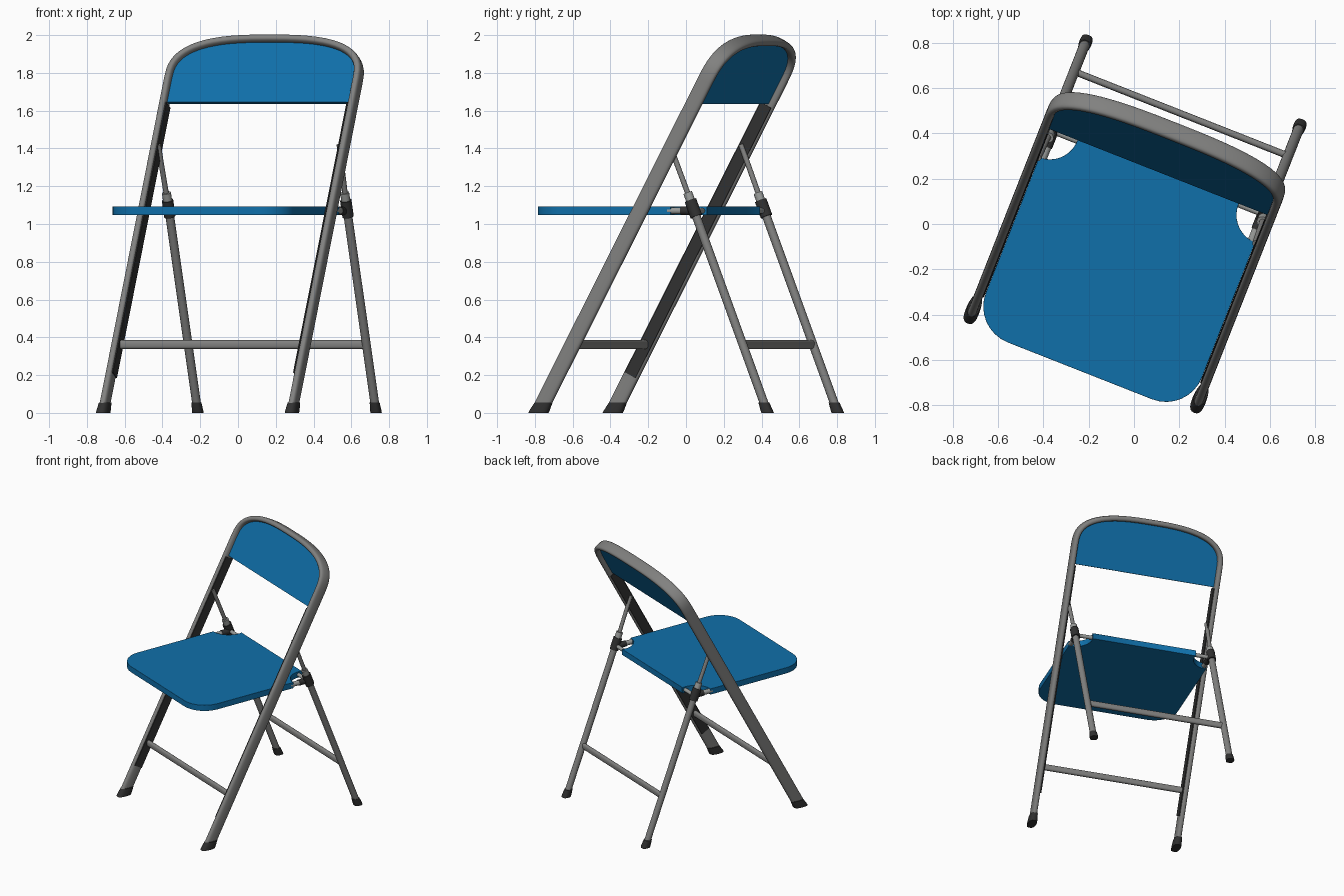
import bpy, bmesh
from math import sin, cos, pi, radians, atan
from mathutils import Matrix, Vector

cube = bpy.data.objects.get("Cube")
if cube:
    bpy.data.objects.remove(cube, do_unlink=True)

# The chair is built square to the axes, then turned on the floor
PLACE = Matrix.Rotation(radians(-21.5), 4, 'Z') @ Matrix.Translation((0.015, 0, 0))
SLOPE = 0.54                      # backward lean of the main frame
TILT = atan(SLOPE)
FOOT_Y = -0.6225
HALF = 0.537                      # half width between frame tubes
X, Y, Z = Vector((1, 0, 0)), Vector((0, 1, 0)), Vector((0, 0, 1))
NORMAL = Vector((0, cos(TILT), -sin(TILT)))


def material(name, color):
    m = bpy.data.materials.new(name)
    m.use_nodes = True
    m.diffuse_color = (*color, 1)
    m.node_tree.nodes["Principled BSDF"].inputs["Base Color"].default_value = (*color, 1)
    return m


blue = material("blue", (0.005, 0.16, 0.40))
grey = material("tube grey", (0.22, 0.22, 0.215))
black = material("black plastic", (0.03, 0.03, 0.03))
pale = material("pale metal", (0.32, 0.33, 0.32))


def finish(name, bm, mat, bevel=0):
    bmesh.ops.recalc_face_normals(bm, faces=bm.faces)
    bm.transform(PLACE)
    mesh = bpy.data.meshes.new(name)
    bm.to_mesh(mesh)
    bm.free()
    mesh.materials.append(mat)
    ob = bpy.data.objects.new(name, mesh)
    bpy.context.collection.objects.link(ob)
    bpy.ops.object.select_all(action='DESELECT')
    bpy.context.view_layer.objects.active = ob
    ob.select_set(True)
    bpy.ops.object.shade_smooth_by_angle(angle=radians(40))
    if bevel:
        mod = ob.modifiers.new("rounded edge", 'BEVEL')
        mod.width, mod.segments = bevel, 3
        mod.limit_method, mod.angle_limit = 'ANGLE', radians(50)
    return ob


def spow(v, p):
    return abs(v) ** p * (1 if v >= 0 else -1)


def loft(name, rings, mat):
    """Skin a list of point rings and cap both ends."""
    bm = bmesh.new()
    rows = [[bm.verts.new(p) for p in ring] for ring in rings]
    n = len(rows[0])
    for r, s in zip(rows, rows[1:]):
        for i in range(n):
            bm.faces.new((r[i], r[(i + 1) % n], s[(i + 1) % n], s[i]))
    bm.faces.new(rows[0])
    bm.faces.new(rows[-1])
    return finish(name, bm, mat)


def ring(center, u, v, a, b, power=2, n=20):
    e = 2 / power
    angles = [2 * pi * i / n for i in range(n)]
    return [center + u * a * spow(cos(t), e) + v * b * spow(sin(t), e) for t in angles]


def sweep(name, pts, side, a, b, mat, power=2):
    """Tube along pts: half size b along side, a across it."""
    rings = []
    for i, p in enumerate(pts):
        tangent = pts[min(i + 1, len(pts) - 1)] - pts[max(i - 1, 0)]
        across = tangent.cross(side).normalized()
        rings.append(ring(p, across, across.cross(tangent).normalized(), a, b, power))
    return loft(name, rings, mat)


def prism(name, points, offset, mat, bevel=0):
    """Extrude a flat outline by an offset vector."""
    bm = bmesh.new()
    face = bm.faces.new([bm.verts.new(p) for p in points])
    new = bmesh.ops.extrude_face_region(bm, geom=[face])["geom"]
    bmesh.ops.translate(bm, vec=offset, verts=[g for g in new if isinstance(g, bmesh.types.BMVert)])
    return finish(name, bm, mat, bevel)


def on_frame(x, z):
    return Vector((x, FOOT_Y + SLOPE * z, z))


def on_rear(x, z):
    return Vector((x, 0.67 - 0.39 * z, z))


def arch(half, base, rise, steps=32):
    out = []
    for i in range(steps + 1):
        t = pi * i / steps
        out.append(on_frame(half * spow(cos(t), 0.72), base + rise * sin(t) ** 0.72))
    return out


# Main frame: one bent flattened tube forming front legs and top rail
path = [on_frame(HALF, 0.03)] + arch(HALF, 1.76, 0.213) + [on_frame(-HALF, 0.03)]
sweep("main_frame", path, NORMAL, 0.02, 0.043, grey, 3)

# Backrest panel set inside the arch
panel = [on_frame(HALF - 0.01, 1.64)] + arch(HALF - 0.01, 1.76, 0.203) + [on_frame(0.01 - HALF, 1.64)]
prism("backrest_panel", [p - NORMAL * 0.012 for p in panel], NORMAL * 0.022, blue)

# Seat: rounded front corners, round notches at the rear corners
W, FRONT, REAR, R, NOTCH = 0.512, -0.69, 0.275, 0.17, 0.13
half_outline = []
for i in range(9):
    t = pi / 2 * i / 8
    half_outline.append((W - R + R * sin(t), FRONT + R - R * cos(t)))
for i in range(11):
    t = pi * 1.5 - radians(102) * i / 10
    half_outline.append((W + NOTCH * cos(t), 0.25 + NOTCH * sin(t)))
half_outline.append((W - NOTCH, REAR))
outline = half_outline + [(-x, y) for x, y in reversed(half_outline)]
prism("seat", [Vector((x, y, 1.048)) for x, y in outline], Z * 0.045, blue, 0.016)

# Cross bars
for name, point, half in (("front_cross_bar", on_frame(0, 0.362), HALF),
                          ("rear_cross_bar", on_rear(0, 0.362), 0.507)):
    sweep(name, [point - X * half, point + X * half], Z, 0.015, 0.023, grey, 2.6)

# Parts repeated on both sides
for side, s in (("left", 1), ("right", -1)):
    rx = 0.507 * s

    # Dark lining on the inner face of the front leg
    lining = [on_frame(s * 0.5125, z) + NORMAL * d
              for z, d in ((0.2, -0.033), (0.2, 0.033), (1.63, 0.033), (1.63, -0.033))]
    prism(side + "_leg_lining", lining, X * s * 0.006, black)

    # Rear leg and the thin link up to the frame
    sweep(side + "_rear_leg", [on_rear(rx, 0.03), on_rear(rx, 1.1)], X, 0.023, 0.023, grey)
    sweep(side + "_upper_link", [on_rear(rx, 1.08), on_rear(s * 0.515, 1.42)], Y, 0.014, 0.014, grey)

    # Hinge sleeve, collar and the rods tying it to the seat
    sweep(side + "_hinge_sleeve", [on_rear(rx, 1.04), on_rear(rx, 1.125)], X, 0.032, 0.03, black)
    sweep(side + "_hinge_collar", [on_rear(rx, 1.12), on_rear(rx, 1.165)], X, 0.024, 0.024, pale)
    hinge = Vector((s * 0.495, 0.25, 1.07))
    sweep(side + "_seat_rod", [hinge - Y * 0.15, hinge], X, 0.018, 0.018, pale)
    sweep(side + "_seat_rod_sleeve", [hinge - Y * 0.075, hinge], X, 0.022, 0.022, black)
    sweep(side + "_pivot_rod", [hinge, hinge - X * s * 0.13], Z, 0.014, 0.014, pale)

    # Feet
    for name, spot, a, b in (("_front_foot", on_frame, 0.031, 0.055), ("_rear_foot", on_rear, 0.028, 0.032)):
        fx = HALF * s if spot is on_frame else rx
        loft(side + name, [ring(spot(fx, z), X, Y, a * k, b * k, 2.6)
                           for z, k in ((0, 1), (0.012, 1), (0.055, 0.88))], black)
